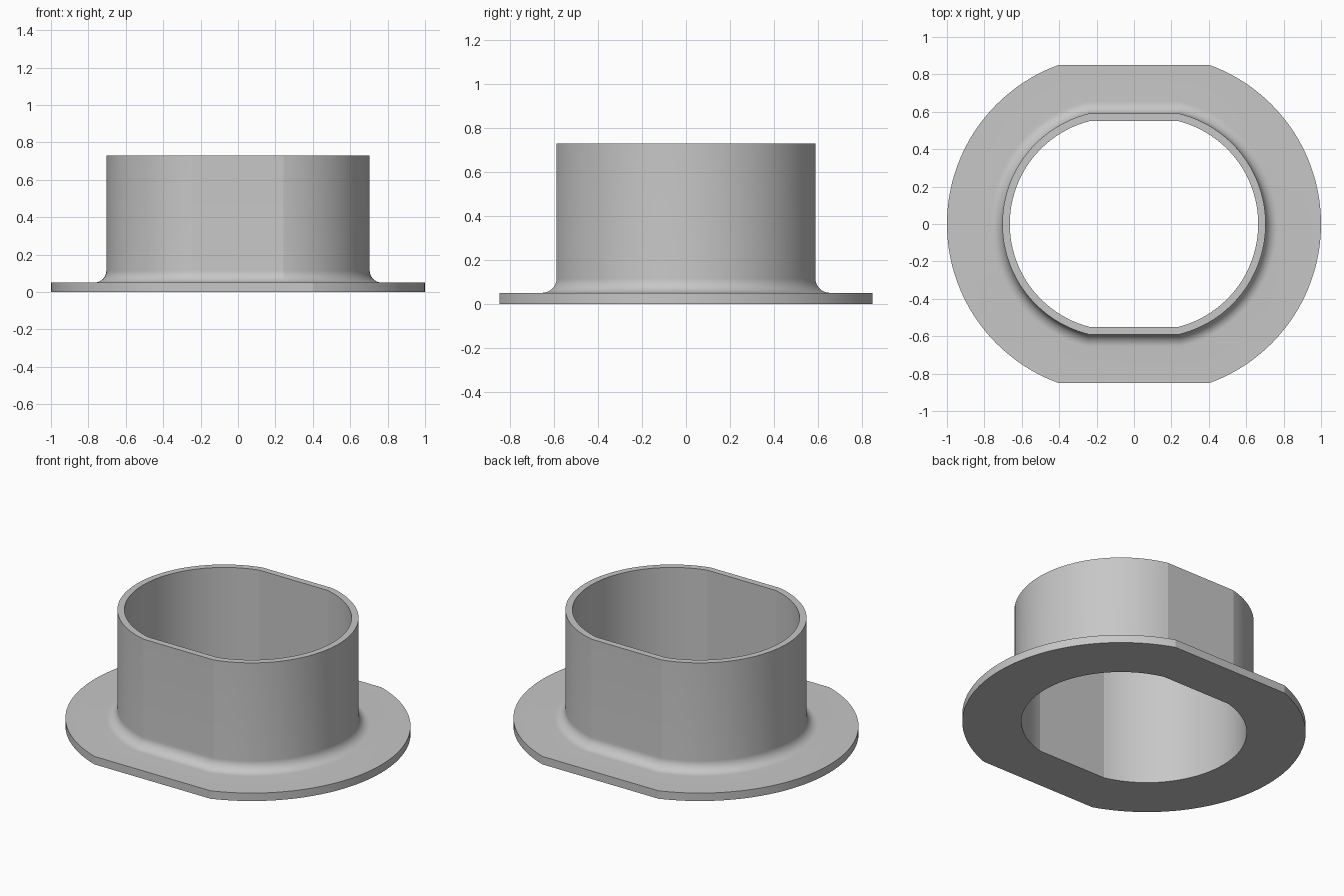
import bpy
import bmesh
from math import sin, cos, pi, asin

cube = bpy.data.objects.get("Cube")
if cube:
    bpy.data.objects.remove(cube, do_unlink=True)

CENTRE = 0.096   # x offset of the two side arcs
ARC_STEPS = 56
HEIGHT, PLATE = 0.73, 0.05
INNER, OUTER, FILLET = 0.568, 0.608, 0.065


def outline(radius, flat):
    """Two side arcs joined by straight front and back flats."""
    limit = asin(flat / radius)
    points = []
    for side in (0, pi):
        for i in range(ARC_STEPS + 1):
            a = side - limit + 2 * limit * i / ARC_STEPS
            points.append((radius * cos(a) + CENTRE * cos(side), radius * sin(a)))
    return points


# Cross-section of the collar: (arc radius, flat distance, height)
wall_flat, bore_flat = 0.59, 0.55
section = [(INNER, bore_flat, 0), (0.904, 0.85, 0), (0.904, 0.85, PLATE)]
for i in range(13):
    a = pi / 2 * i / 12
    out = FILLET * (1 - sin(a))
    section.append((OUTER + out, wall_flat + out, PLATE + FILLET * (1 - cos(a))))
section += [(OUTER, wall_flat, HEIGHT), (INNER, bore_flat, HEIGHT)]

# Loft the closed section around the outline
bm = bmesh.new()
rings = [[bm.verts.new((x, y, z)) for x, y in outline(r, f)] for r, f, z in section]
for k, low in enumerate(rings):
    high = rings[(k + 1) % len(rings)]
    for i in range(len(low)):
        j = (i + 1) % len(low)
        bm.faces.new((low[i], low[j], high[j], high[i]))
bmesh.ops.recalc_face_normals(bm, faces=bm.faces)
mesh = bpy.data.meshes.new("flanged_collar")
bm.to_mesh(mesh)
bm.free()

collar = bpy.data.objects.new("flanged_collar", mesh)
bpy.context.collection.objects.link(collar)

# Plain grey material
grey = bpy.data.materials.new("light_grey")
grey.use_nodes = True
colour = (0.57, 0.57, 0.57, 1)
grey.diffuse_color = colour
grey.node_tree.nodes["Principled BSDF"].inputs["Base Color"].default_value = colour
mesh.materials.append(grey)

# Smooth arcs and fillet, crisp rims and flat edges
bpy.ops.object.select_all(action="DESELECT")
collar.select_set(True)
bpy.context.view_layer.objects.active = collar
bpy.ops.object.shade_smooth_by_angle(angle=pi / 18)
